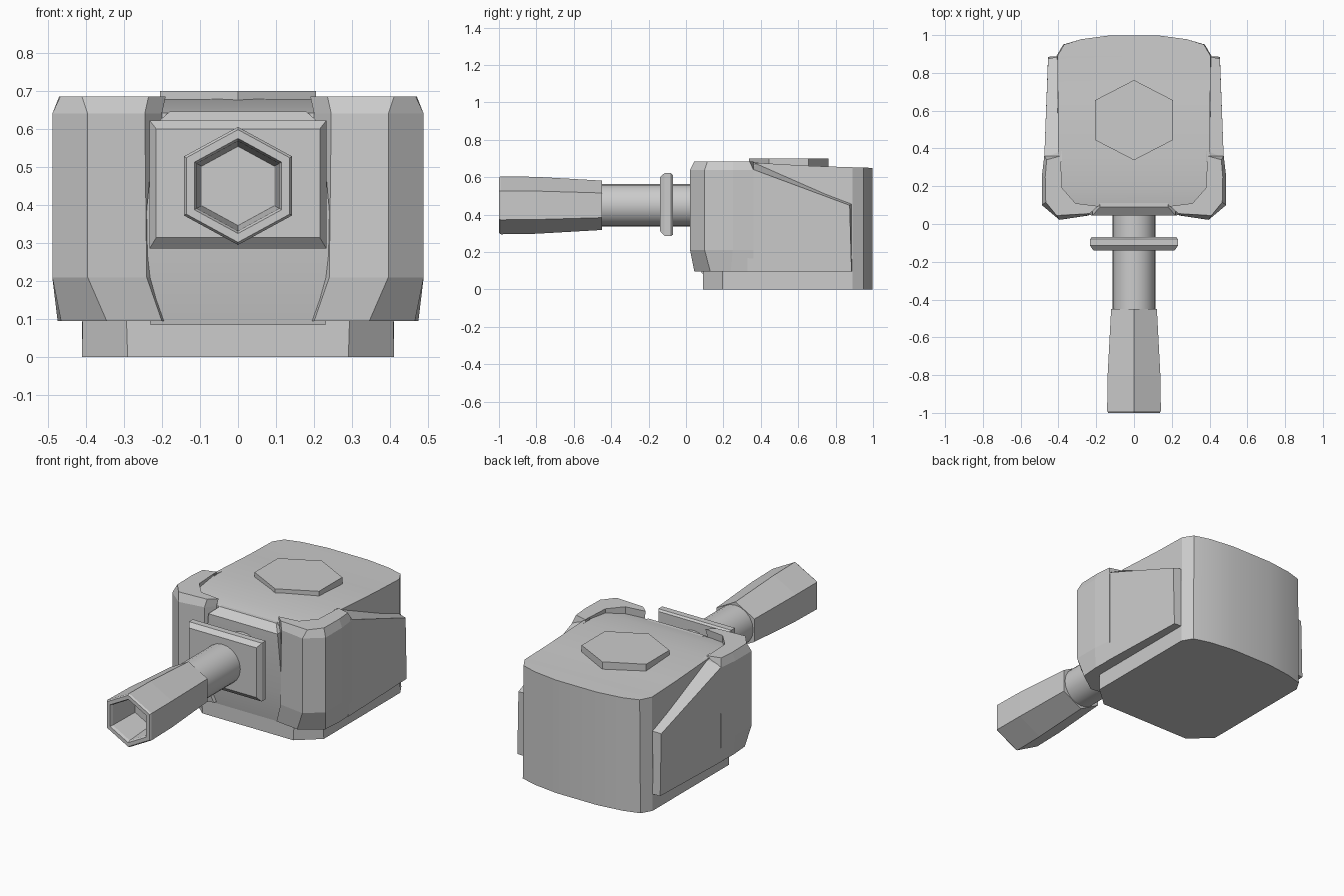
import bpy, bmesh
from math import sin, cos, pi, radians

if "Cube" in bpy.data.objects:
    bpy.data.objects.remove(bpy.data.objects["Cube"])


def finish(name, bm, smooth=None):
    bmesh.ops.recalc_face_normals(bm, faces=bm.faces)
    me = bpy.data.meshes.new(name)
    bm.to_mesh(me)
    bm.free()
    ob = bpy.data.objects.new(name, me)
    bpy.context.collection.objects.link(ob)
    if smooth:
        bpy.ops.object.select_all(action='DESELECT')
        ob.select_set(True)
        bpy.context.view_layer.objects.active = ob
        bpy.ops.object.shade_smooth_by_angle(angle=radians(smooth))
    return ob


def loft(rings):
    """Skin equal-length rings of points and cap both ends."""
    bm = bmesh.new()
    vs = [[bm.verts.new(p) for p in r] for r in rings]
    n = len(vs[0])
    for a, b in zip(vs, vs[1:]):
        for i in range(n):
            j = (i + 1) % n
            bm.faces.new((a[i], a[j], b[j], b[i]))
    bm.faces.new(vs[0][::-1])
    bm.faces.new(vs[-1])
    return bm


def mirror_x(bm):
    geo = bmesh.ops.duplicate(bm, geom=bm.verts[:] + bm.edges[:] + bm.faces[:])["geom"]
    for v in geo:
        if isinstance(v, bmesh.types.BMVert):
            v.co.x *= -1


def tube(rings, n, sx=1.0, zc=0.45):
    """Sections (y, radius) around the gun axis, a corner pointing up."""
    return loft([[(sx * r * sin(2 * pi * i / n), y, zc + r * cos(2 * pi * i / n))
                  for i in range(n)] for y, r in rings])


def both(half):
    return half + [(-x, y) for x, y in reversed(half)]


# Hull: plan outline extruded, roof bent along y
roof = [(0.085, 0.64), (0.18, 0.66), (0.36, 0.678), (0.68, 0.66), (1.0, 0.65)]


def roof_z(y):
    for (y0, z0), (y1, z1) in zip(roof, roof[1:]):
        if y <= y1:
            return z0 + (z1 - z0) * (y - y0) / (y1 - y0)
    return roof[-1][1]


low = both([(0.29, 0.09), (0.41, 0.195), (0.41, 0.89), (0.375, 0.95),
            (0.28, 0.978), (0.13, 0.998)])
top = both([(0.31, 0.095), (0.40, 0.195), (0.405, 0.89), (0.37, 0.95),
            (0.28, 0.978), (0.13, 0.998)])
bm = loft([[(x, y, 0.0) for x, y in low], [(x, y, 0.65) for x, y in top]])
for cut in (0.195, 0.36, 0.68, 0.89):
    bmesh.ops.bisect_plane(bm, geom=bm.verts[:] + bm.edges[:] + bm.faces[:],
                           plane_co=(0, cut, 0), plane_no=(0, 1, 0))
for v in bm.verts:
    if v.co.z > 0.5:
        v.co.z = roof_z(v.co.y)
finish("hull", bm, 25)

# Front nose behind the gun shield
nose = [(0.085, 0.23, 0.085), (0.27, 0.25, 0.05), (0.61, 0.22, 0.045), (0.645, 0.18, 0.09)]
finish("nose", loft([[(-w, y, z), (w, y, z), (w, 0.2, z), (-w, 0.2, z)]
                     for z, w, y in nose]), 20)

# Front corner armour, wrapping each front corner
inner = [(0.39, 0.36), (0.38, 0.19), (0.31, 0.11)]
levels = [
    (0.095, [(0.19, 0.10), (0.20, 0.065), (0.345, 0.045), (0.465, 0.13), (0.474, 0.24), (0.47, 0.36)]),
    (0.21, [(0.21, 0.10), (0.24, 0.045), (0.395, 0.022), (0.488, 0.10), (0.488, 0.25), (0.475, 0.36)]),
    (0.64, [(0.20, 0.09), (0.245, 0.045), (0.395, 0.022), (0.488, 0.10), (0.488, 0.25), (0.475, 0.36)]),
    (0.685, [(0.19, 0.095), (0.235, 0.055), (0.41, 0.045), (0.467, 0.115), (0.47, 0.25), (0.462, 0.34)]),
]
bm = loft([[(x, y, z) for x, y in pts + inner] for z, pts in levels])
mirror_x(bm)
finish("corner_armour", bm)

# Side plates with sloping upper edge
bm = loft([
    [(0.38, 0.33, 0.095), (0.38, 0.89, 0.095), (0.38, 0.89, 0.46), (0.38, 0.39, 0.677), (0.38, 0.33, 0.685)],
    [(0.474, 0.33, 0.095), (0.455, 0.885, 0.095), (0.455, 0.875, 0.45), (0.475, 0.35, 0.645), (0.475, 0.33, 0.645)],
])
mirror_x(bm)
finish("side_plates", bm)

# Roof hatch, six-sided
hexa = [(0.237 * sin(i * pi / 3), 0.55 + 0.212 * cos(i * pi / 3)) for i in range(6)]
finish("roof_hatch", loft([[(x, y, 0.63) for x, y in hexa],
                           [(x, y, 0.70) for x, y in hexa]]))

# Square gun shield with bevelled front edge
shield = [(-0.07, 0.225, 0.292, 0.612), (-0.08, 0.232, 0.286, 0.622),
          (-0.115, 0.232, 0.286, 0.622), (-0.14, 0.215, 0.314, 0.60)]
finish("gun_shield", loft([[(-w, y, a), (w, y, a), (w, y, b), (-w, y, b)]
                           for y, w, a, b in shield]))

# Round barrel
finish("barrel", tube([(-0.48, 0.113), (0.1, 0.113)], 20), 30)

# Hexagonal hollow muzzle
muzzle = [(-0.45, 0.11), (-0.45, 0.132), (-0.8, 0.152), (-0.99, 0.155), (-1.0, 0.148),
          (-1.0, 0.125), (-0.985, 0.118), (-0.8, 0.104)]
finish("muzzle", tube(muzzle, 6, 1.06))
